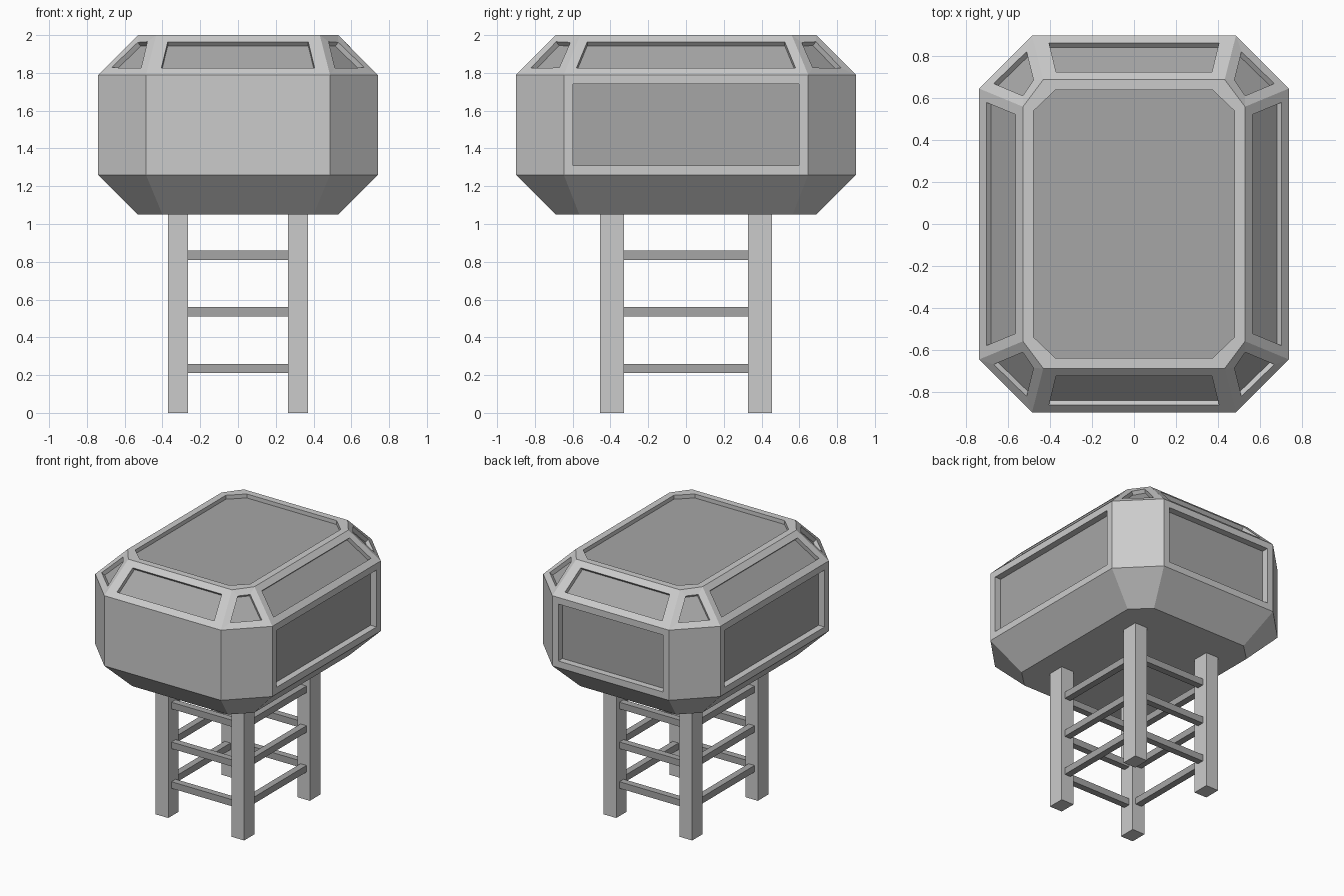
import bpy, bmesh
from mathutils import Vector

if "Cube" in bpy.data.objects:
    bpy.data.objects.remove(bpy.data.objects["Cube"])

glass = bpy.data.materials.new("dark_grey")
glass.diffuse_color = (0.38, 0.38, 0.38, 1)
glass.use_nodes = True
glass.node_tree.nodes["Principled BSDF"].inputs["Base Color"].default_value = glass.diffuse_color


def add_object(name, bm, mat=None):
    me = bpy.data.meshes.new(name)
    bm.to_mesh(me)
    bm.free()
    if mat:
        me.materials.append(mat)
    ob = bpy.data.objects.new(name, me)
    bpy.context.collection.objects.link(ob)
    return ob


def box(name, center, size, mat=None):
    bm = bmesh.new()
    bmesh.ops.create_cube(bm, size=1)
    for v in bm.verts:
        v.co = Vector(c + s * p for c, s, p in zip(center, size, v.co))
    return add_object(name, bm, mat)


# Cabin shell: chamfered rings (half x, half y, corner x, corner y, z)
rings = [
    (0.53, 0.69, 0.40, 0.565, 1.05),
    (0.74, 0.90, 0.487, 0.647, 1.26),
    (0.74, 0.90, 0.487, 0.647, 1.79),
    (0.53, 0.69, 0.433, 0.56, 2.00),
    (0.48, 0.64, 0.375, 0.54, 2.00),
    (0.48, 0.64, 0.375, 0.54, 1.97),
]
bm = bmesh.new()
loops = []
for hx, hy, cx, cy, z in rings:
    pts = [(hx, -cy), (hx, cy), (cx, hy), (-cx, hy),
           (-hx, cy), (-hx, -cy), (-cx, -hy), (cx, -hy)]
    loops.append([bm.verts.new((x, y, z)) for x, y in pts])
bands = []
for a, b in zip(loops, loops[1:]):
    bands.append([bm.faces.new((a[i], a[(i + 1) % 8], b[(i + 1) % 8], b[i]))
                  for i in range(8)])
bm.faces.new(loops[0][::-1])
roof_pane = bm.faces.new(loops[-1])
bm.normal_update()

# Window openings: sides and back on the wall band, all eight on the sloped band
walls = [bands[1][i] for i in (0, 2, 4)]
slopes = bands[2]
bmesh.ops.inset_individual(bm, faces=walls + slopes, thickness=0.05,
                           use_even_offset=True)
for i in (2, 6):
    for v in slopes[i].verts:
        v.co.x *= 0.95
for faces, depth in ((walls, -0.05), (slopes, -0.03)):
    bmesh.ops.inset_individual(bm, faces=faces, thickness=0, depth=depth)

# Window panes move to their own object
panes = walls + slopes + [roof_pane]
pane_bm = bmesh.new()
for f in panes:
    pane_bm.faces.new([pane_bm.verts.new(v.co) for v in f.verts])
bmesh.ops.delete(bm, geom=panes, context='FACES_ONLY')
add_object("cabin_shell", bm)
add_object("window_panes", pane_bm, glass)

# Legs
LX, LY = 0.317, 0.392
for sx, nx in ((-1, "left"), (1, "right")):
    for sy, ny in ((-1, "front"), (1, "back")):
        box(f"{ny}_{nx}_leg", (sx * LX, sy * LY, 0.525), (0.105, 0.125, 1.05))

# Cross rungs on all four sides
for k, z in enumerate((0.235, 0.535, 0.835), 1):
    for s, nx, ny in ((-1, "left", "front"), (1, "right", "back")):
        box(f"{ny}_rung_{k}", (0, s * LY, z), (0.53, 0.05, 0.05), glass)
        box(f"{nx}_rung_{k}", (s * LX, 0, z), (0.05, 0.66, 0.05), glass)
